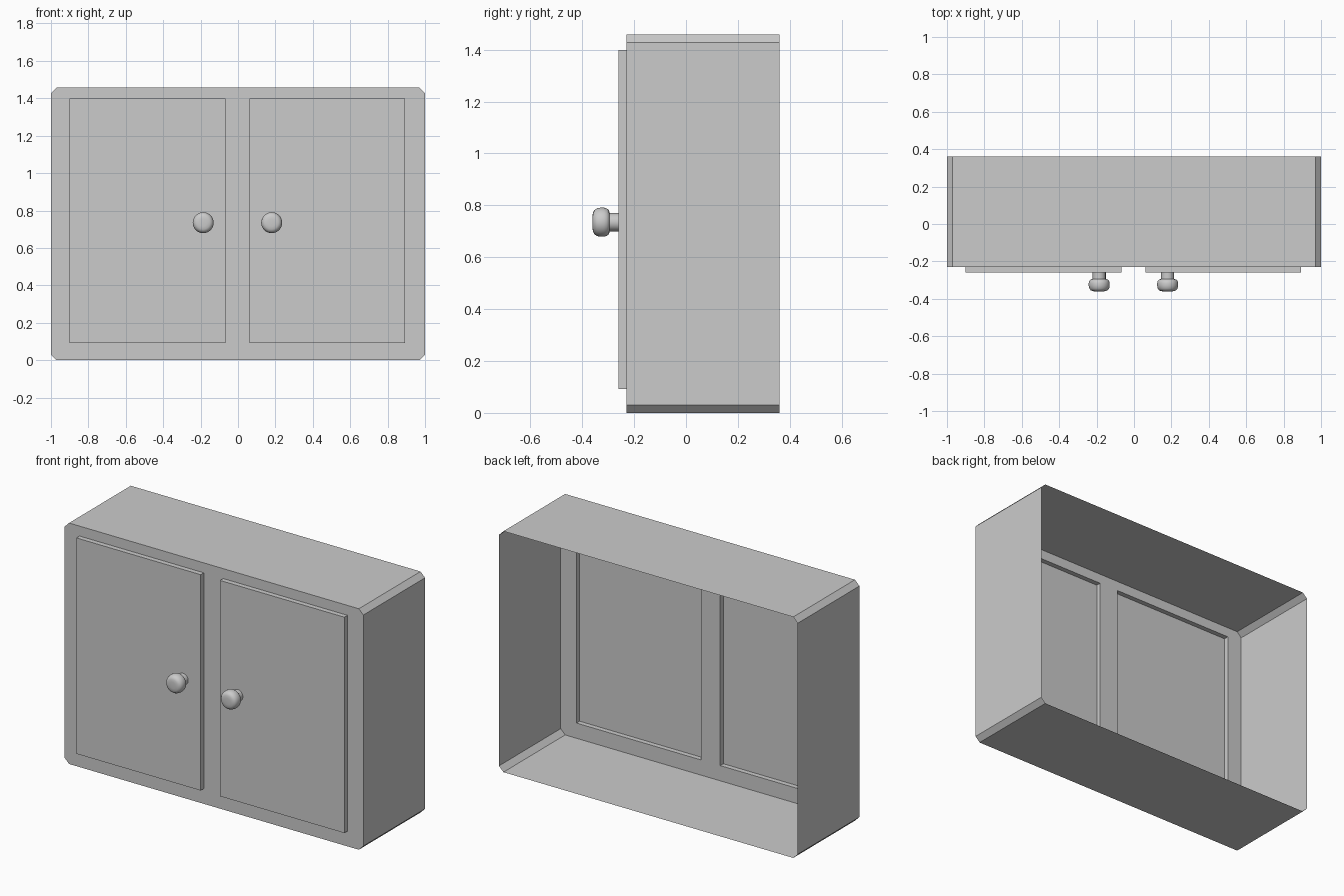
import bpy, bmesh, math
from mathutils import Matrix

if "Cube" in bpy.data.objects:
    bpy.data.objects.remove(bpy.data.objects["Cube"])

FRONT, BACK, DOOR_Y = -0.23, 0.36, -0.26
HEIGHT, CHAMFER = 1.458, 0.03


def finish(bm, name):
    me = bpy.data.meshes.new(name)
    bm.to_mesh(me)
    bm.free()
    ob = bpy.data.objects.new(name, me)
    bpy.context.collection.objects.link(ob)
    return ob


def loop(bm, pts, y):
    vs = [bm.verts.new((x, y, z)) for x, z in pts]
    return [bm.edges.new((vs[i], vs[i - 1])) for i in range(len(vs))]


def extrude(bm, edges, dy):
    geom = bmesh.ops.extrude_edge_only(bm, edges=edges)["geom"]
    verts = [g for g in geom if isinstance(g, bmesh.types.BMVert)]
    bmesh.ops.translate(bm, verts=verts, vec=(0, dy, 0))
    return [g for g in geom if isinstance(g, bmesh.types.BMEdge)]


# Cabinet shell: one open-backed skin, doors pushed out of the front face
bm = bmesh.new()
c, h = CHAMFER, HEIGHT
outline = loop(bm, [(-1 + c, 0), (1 - c, 0), (1, c), (1, h - c),
                    (1 - c, h), (-1 + c, h), (-1, h - c), (-1, c)], FRONT)
doors = [loop(bm, [(a, 0.092), (b, 0.092), (b, 1.398), (a, 1.398)], FRONT)
         for a, b in ((-0.90, -0.068), (0.062, 0.894))]
bmesh.ops.triangle_fill(bm, use_beauty=True, use_dissolve=False,
                        edges=outline + doors[0] + doors[1], normal=(0, -1, 0))
# keep only the frame: clear any fill inside the door openings
inside = [f for f in bm.faces
          if 0.092 < f.calc_center_median().z < 1.398
          and all(0.05 < abs(v.co.x) < 0.91 and 0.08 < v.co.z < 1.41 for v in f.verts)
          and len({v.co.x > 0 for v in f.verts}) == 1]
bmesh.ops.delete(bm, geom=inside, context='FACES_ONLY')
for d in doors:
    bmesh.ops.contextual_create(bm, geom=extrude(bm, d, DOOR_Y - FRONT))
extrude(bm, outline, BACK - FRONT)
bmesh.ops.recalc_face_normals(bm, faces=bm.faces)
bm.normal_update()
if min(bm.faces, key=lambda f: f.calc_center_median().y).normal.y > 0:
    bmesh.ops.reverse_faces(bm, faces=bm.faces)
finish(bm, "cabinet_shell")

# Door knobs: lathed profile of (radius, distance from door)
profile = [(0.035, 0), (0.035, 0.034), (0.046, 0.037), (0.053, 0.045),
           (0.056, 0.056), (0.056, 0.070), (0.053, 0.084), (0.046, 0.094),
           (0.035, 0.099), (0.020, 0.1005), (0, 0.101)]
for name, x in (("left_knob", -0.186), ("right_knob", 0.180)):
    bm = bmesh.new()
    vs = [bm.verts.new((r, 0, d)) for r, d in profile]
    es = [bm.edges.new(p) for p in zip(vs, vs[1:])]
    bmesh.ops.spin(bm, geom=vs + es, axis=(0, 0, 1), cent=(0, 0, 0),
                   angle=math.tau, steps=32, use_merge=False)
    bmesh.ops.remove_doubles(bm, verts=bm.verts, dist=1e-5)
    bmesh.ops.transform(bm, verts=bm.verts, matrix=Matrix.Translation(
        (x, DOOR_Y, 0.735)) @ Matrix.Rotation(math.pi / 2, 4, 'X'))
    bmesh.ops.recalc_face_normals(bm, faces=bm.faces)
    bm.normal_update()
    tip = min(bm.faces, key=lambda f: f.calc_center_median().y)
    if tip.normal.y > 0:
        bmesh.ops.reverse_faces(bm, faces=bm.faces)
    ob = finish(bm, name)
    bpy.ops.object.select_all(action='DESELECT')
    ob.select_set(True)
    bpy.context.view_layer.objects.active = ob
    bpy.ops.object.shade_smooth_by_angle(angle=math.radians(40))
